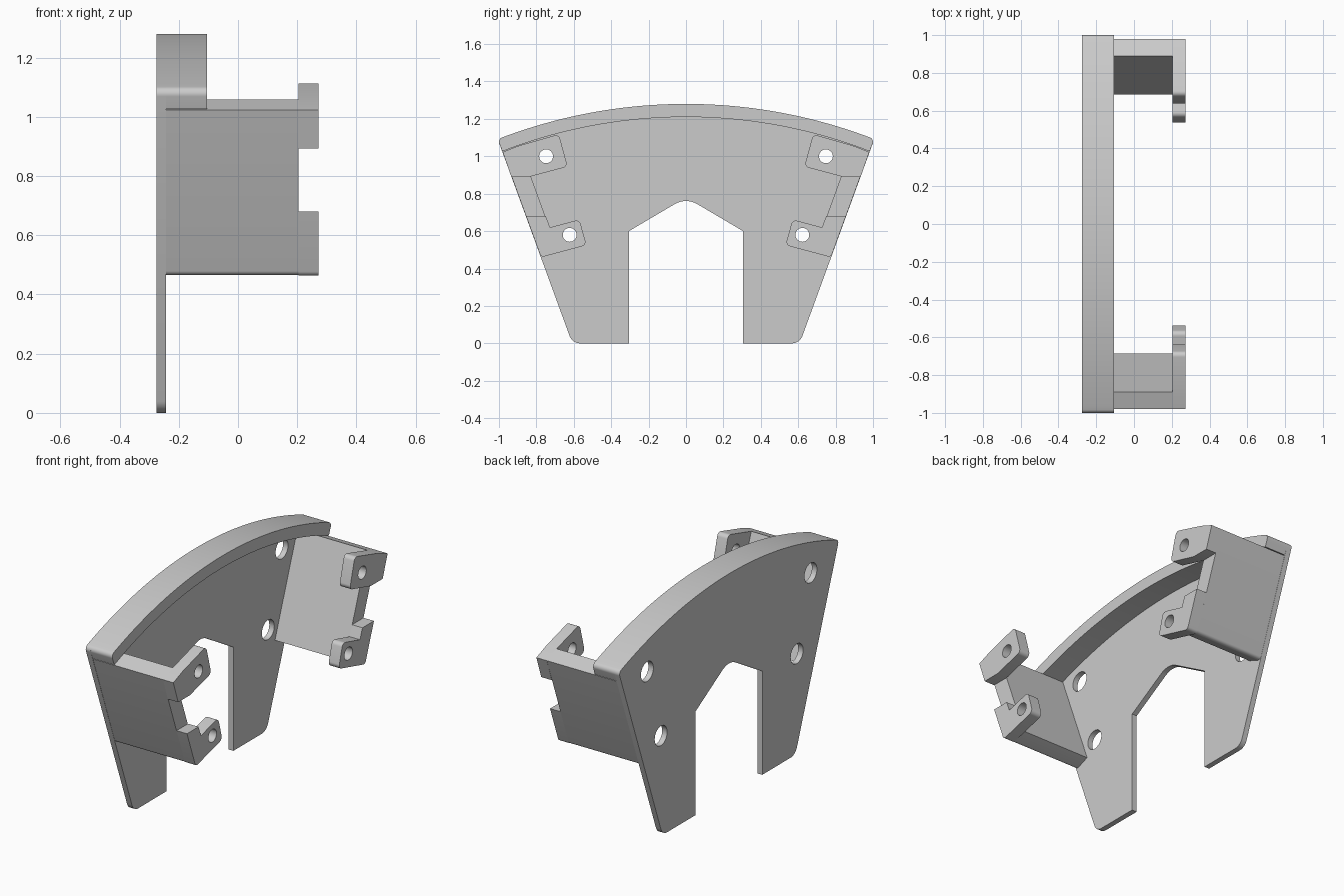
import bpy, bmesh
from math import sin, cos, pi, sqrt, tan
from mathutils import Matrix, Vector

cube = bpy.data.objects.get("Cube")
if cube:
    bpy.data.objects.remove(cube, do_unlink=True)

grey = bpy.data.materials.new("plain grey")
grey.use_nodes = True
colour = (0.6, 0.6, 0.6, 1)
grey.diffuse_color = colour
grey.node_tree.nodes["Principled BSDF"].inputs["Base Color"].default_value = colour

BACK, PLATE, RIM, WALL, FRONT = -0.275, -0.243, -0.105, 0.205, 0.272
ARC_Z, R_OUT, R_IN = -1.505, 2.785, 2.715


def rounded(points, steps=8):
    """Round each (y, z, radius) corner of a closed outline."""
    out = []
    for i, (y, z, r) in enumerate(points):
        p = Vector((y, z))
        if r == 0:
            out.append(p)
            continue
        a = (Vector(points[i - 1][:2]) - p).normalized()
        b = (Vector(points[(i + 1) % len(points)][:2]) - p).normalized()
        half = a.angle(b) / 2
        centre = p + (a + b).normalized() * (r / sin(half))
        start = (p + a * (r / tan(half)) - centre).normalized()
        end = (p + b * (r / tan(half)) - centre).normalized()
        for k in range(steps + 1):
            out.append(centre + start.slerp(end, k / steps) * r)
    return out


def circle(y, z, r, n=32):
    return [Vector((y + r * cos(2 * pi * k / n), z + r * sin(2 * pi * k / n))) for k in range(n)]


def arc(radius, y_end, n=48):
    ys = [y_end * (1 - 2 * k / n) for k in range(n + 1)]
    return [(y, ARC_Z + sqrt(radius ** 2 - y ** 2), 0) for y in ys]


def extrude(name, loops, x0, x1, side=1):
    """Extrude a y-z outline, with holes, from x0 to x1."""
    curve = bpy.data.curves.new(name, 'CURVE')
    curve.dimensions = '2D'
    curve.fill_mode = 'BOTH'
    curve.extrude = (x1 - x0) / 2
    for loop in loops:
        spline = curve.splines.new('POLY')
        spline.points.add(len(loop) - 1)
        for point, co in zip(spline.points, loop):
            point.co = (co.x * side, co.y, 0, 1)
        spline.use_cyclic_u = True
    temp = bpy.data.objects.new(name + "_outline", curve)
    bpy.context.collection.objects.link(temp)
    bpy.context.view_layer.update()
    mesh = bpy.data.meshes.new_from_object(temp.evaluated_get(bpy.context.evaluated_depsgraph_get()))
    bpy.data.objects.remove(temp)
    mesh.transform(Matrix(((0, 0, 1, (x0 + x1) / 2), (1, 0, 0, 0), (0, 1, 0, 0), (0, 0, 0, 1))))
    bm = bmesh.new()
    bm.from_mesh(mesh)
    bmesh.ops.remove_doubles(bm, verts=bm.verts, dist=0.0001)
    bmesh.ops.recalc_face_normals(bm, faces=bm.faces)
    bm.to_mesh(mesh)
    bm.free()
    mesh.materials.clear()
    mesh.materials.append(grey)
    obj = bpy.data.objects.new(name, mesh)
    bpy.context.collection.objects.link(obj)
    bpy.ops.object.select_all(action='DESELECT')
    obj.select_set(True)
    bpy.context.view_layer.objects.active = obj
    bpy.ops.object.shade_smooth_by_angle(angle=0.5)


HOLES = [(0.748, 1.0), (0.622, 0.58)]

# Back plate with the central cut-out and four wide holes
trim = [p for p in arc(R_OUT, 1.004) if abs(p[0]) < 0.97]
top = [(1.007, 1.092, 0.025)] + trim + [(-1.007, 1.092, 0.025)]
legs = [(-0.608, 0, 0.06), (-0.305, 0, 0), (-0.305, 0.6, 0), (0, 0.78, 0.12),
        (0.305, 0.6, 0), (0.305, 0, 0), (0.608, 0, 0.06)]
plate_holes = [circle(s * y, z, 0.057) for y, z in HOLES for s in (1, -1)]
extrude("back_plate", [rounded(top + legs)] + plate_holes, BACK, PLATE)

# Curved rim along the top
extrude("top_rim", [rounded(top + arc(R_IN, 0.982)[::-1])], PLATE, RIM)

# Slanted side walls ending in two drilled tabs each
wall = [(0.775, 0.46, 0.02), (0.98, 1.023, 0), (0.89, 1.058, 0), (0.685, 0.495, 0)]
upper = [(0.935, 0.893, 0), (0.98, 1.023, 0), (0.89, 1.058, 0),
         (0.68, 1.118, 0.025), (0.633, 0.945, 0.025), (0.828, 0.893, 0)]
lower = [(0.855, 0.68, 0), (0.775, 0.46, 0.02), (0.532, 0.525, 0.025),
         (0.57, 0.662, 0.025), (0.727, 0.62, 0), (0.75, 0.68, 0)]
for side, label in ((1, "back"), (-1, "front")):
    extrude(label + "_side_wall", [rounded(wall)], PLATE, WALL, side)
    for part, shape, hole in (("upper", upper, HOLES[0]), ("lower", lower, HOLES[1])):
        extrude(f"{label}_{part}_tab", [rounded(shape), circle(*hole, 0.037)], WALL, FRONT, side)
